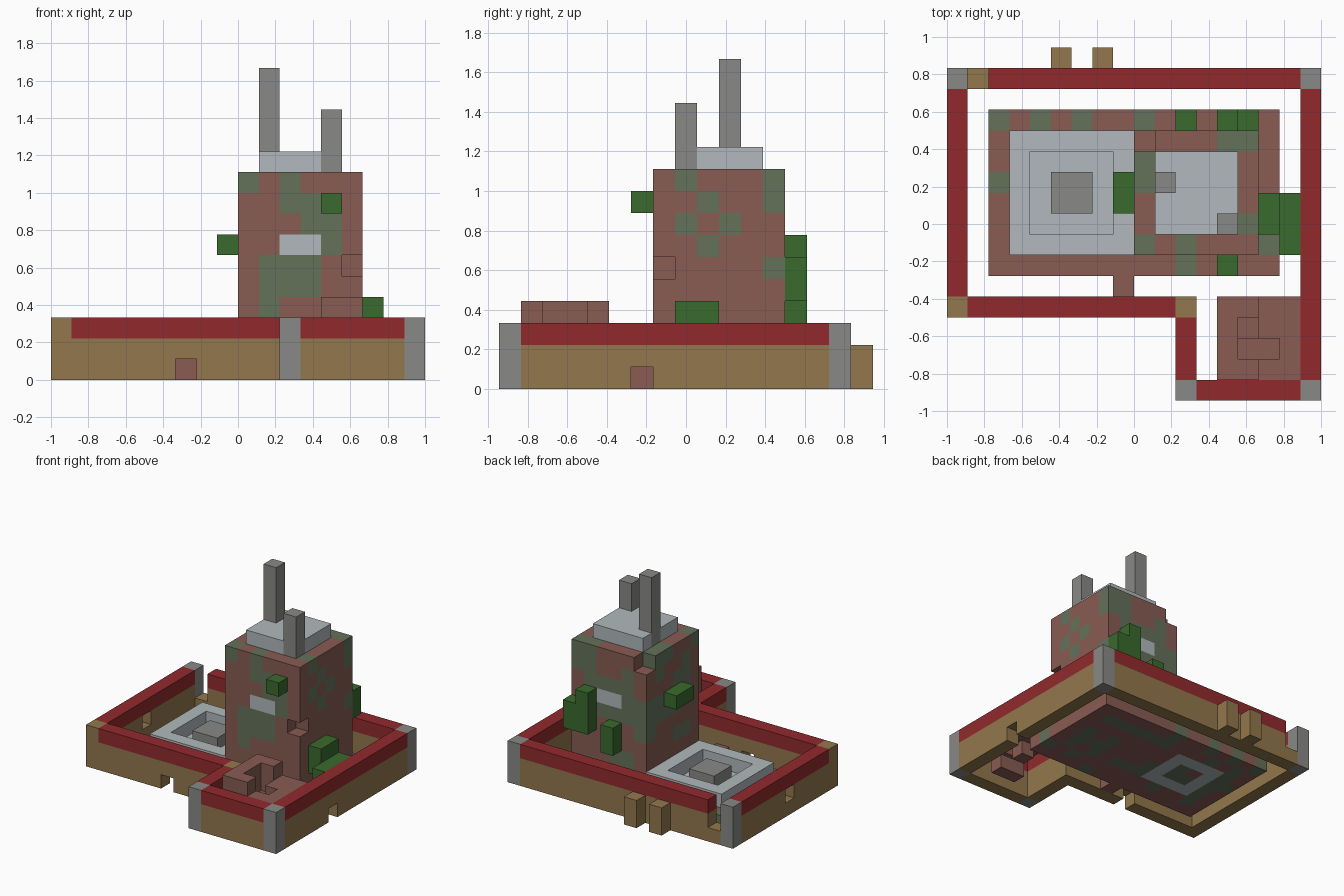
import bpy, bmesh, random
from itertools import product

random.seed(4)
cube = bpy.data.objects.get("Cube")
if cube:
    bpy.data.objects.remove(cube)

U = 1 / 9  # edge length of one building block


def linear(c):
    c /= 255
    return c / 12.92 if c < 0.04045 else ((c + 0.055) / 1.055) ** 2.4


def material(name, r, g, b):
    m = bpy.data.materials.new(name)
    col = (linear(r), linear(g), linear(b), 1)
    m.diffuse_color = col
    m.use_nodes = True
    m.node_tree.nodes["Principled BSDF"].inputs["Base Color"].default_value = col
    return m


brick = material("brick brown", 136, 92, 83)
moss = material("moss", 100, 113, 90)
red = material("roof red", 145, 42, 44)
tan = material("tan", 147, 119, 77)
grey = material("grey stone", 137, 137, 135)
pale = material("pale stone", 177, 185, 188)
leaf = material("leaf green", 58, 106, 45)


def cells(i0, i1, j0, j1, k0, k1):
    """Block positions from each first index up to, not including, the last."""
    return set(product(range(i0, i1), range(j0, j1), range(k0, k1)))


def build(name, blocks, mat, patches=(), patch_mat=None):
    """Skin a set of blocks; the blocks in patches get the second material."""
    bm = bmesh.new()
    verts = {}

    def vert(p):
        if p not in verts:
            verts[p] = bm.verts.new(((p[0] - 9) * U, (p[1] - 8.5) * U, p[2] * U))
        return verts[p]

    for c in sorted(blocks):
        for axis, side in product(range(3), (0, 1)):
            n = list(c)
            n[axis] += 2 * side - 1
            if tuple(n) in blocks:
                continue
            ring = []
            for a, b in ((0, 0), (1, 0), (1, 1), (0, 1)):
                p = list(c)
                p[axis] += side
                p[(axis + 1) % 3] += a
                p[(axis + 2) % 3] += b
                ring.append(vert(tuple(p)))
            face = bm.faces.new(ring if side else ring[::-1])
            face.material_index = int(c in patches)
    mesh = bpy.data.meshes.new(name)
    bm.to_mesh(mesh)
    bm.free()
    mesh.materials.append(mat)
    if patch_mat:
        mesh.materials.append(patch_mat)
    obj = bpy.data.objects.new(name, mesh)
    bpy.context.collection.objects.link(obj)
    return obj


# Boundary wall with red coping, grey corner posts, drains and a gap
posts = [(0, 15), (17, 15), (11, 0), (17, 0)]
wall = (cells(0, 18, 15, 16, 0, 3) | cells(0, 1, 4, 16, 0, 3) | cells(0, 12, 4, 5, 0, 3)
        | cells(11, 12, 0, 5, 0, 3) | cells(11, 18, 0, 1, 0, 3) | cells(17, 18, 0, 16, 0, 3))
wall -= {(6, 4, 0), (17, 6, 0), (0, 9, 1), (1, 15, 1), (1, 15, 2)}
wall = {c for c in wall if c[:2] not in posts}
bare = [(0, 4), (11, 4)]
coping = {c for c in wall if c[2] == 2 and c[:2] not in bare}
build("boundary_wall", wall, tan, coping, red)
for n, (i, j) in enumerate(posts):
    build(f"corner_post_{n + 1}", cells(i, i + 1, j, j + 1, 0, 3), grey)
for n, i in enumerate((5, 7)):
    build(f"back_buttress_{n + 1}", cells(i, i + 1, 16, 17, 0, 2), tan)

# Ground platform: chosen moss on the rim, scattered moss underneath
pool = cells(4, 8, 8, 12, 0, 1) - cells(5, 7, 9, 11, 0, 1)
platform = cells(2, 16, 6, 14, 0, 1) - pool
inner = cells(3, 15, 7, 13, 0, 1)
rim_moss = {(i, 13, 0) for i in (2, 4, 6, 9)} | {(2, 10, 0), (11, 6, 0), (15, 7, 0)}
scatter = {c for c in sorted(platform & inner) if random.random() < 0.45}
build("platform", platform, brick, rim_moss | scatter, moss)
build("doorstep", cells(8, 9, 5, 6, 0, 1), brick)

# Sunken court with a pale border and a central plinth
build("court_floor", pool, pale)
build("court_border", cells(3, 9, 7, 13, 1, 2) - cells(4, 8, 8, 12, 1, 2), pale)
build("court_plinth", cells(5, 7, 9, 11, 1, 2), grey)

# Tower with broken corners and moss patches
windows = cells(11, 13, 7, 8, 6, 7) | cells(11, 13, 12, 13, 6, 7)
tower = cells(9, 15, 7, 13, 1, 10) - {(14, 7, 5), (9, 12, 9)}
front_rows = {9: (9, 11), 8: (11, 12, 13), 7: (12, 13), 6: (13,),
              5: (10, 11, 12), 4: (10, 11, 12), 3: (10,)}
side_rows = {9: (8, 12), 8: (9, 12), 7: (8, 10), 6: (9,), 5: (12,)}
tower_moss = {(i, 7, k) for k, row in front_rows.items() for i in row}
tower_moss |= {(14, j, k) for k, row in side_rows.items() for j in row}
tower_moss |= {(9, 10, 9), (9, 11, 9), (13, 12, 9)}
hidden_sides = cells(9, 14, 12, 13, 1, 9) | cells(9, 10, 8, 13, 1, 9)
tower_moss |= {c for c in sorted(hidden_sides) if random.random() < 0.33}
build("tower", tower - windows, brick, tower_moss, moss)
build("tower_windows", windows, pale)

# Roof slab and chimneys
chimneys = {"tall_chimney": cells(10, 11, 10, 11, 10, 15),
            "short_chimney": cells(13, 14, 8, 9, 10, 13)}
build("roof_slab", cells(10, 14, 8, 12, 10, 11) - set().union(*chimneys.values()), pale)
for name, blocks in chimneys.items():
    build(name, blocks, grey)

# Leafy growth on the tower and beside it
growth = [cells(8, 9, 9, 11, 6, 7), cells(13, 14, 6, 7, 8, 9), cells(11, 12, 13, 14, 3, 5),
          cells(13, 14, 13, 14, 4, 7) | cells(14, 15, 13, 14, 4, 6),
          cells(15, 16, 8, 10, 2, 4) | cells(16, 17, 7, 10, 2, 3)]
for n, blocks in enumerate(growth):
    build(f"foliage_{n + 1}", blocks, leaf)

# Annex deck with a stair pit and a low parapet around it
pit = {(14, 3), (14, 2), (15, 2)}
deck = {c for c in cells(13, 17, 1, 5, 2, 3) if c[:2] not in pit}
deck |= {(14, 3, 1), (14, 2, 0), (15, 2, 0)}
build("annex_deck", deck, brick)
build("annex_parapet", cells(13, 15, 1, 5, 3, 4) - cells(14, 15, 2, 4, 3, 4), brick)
